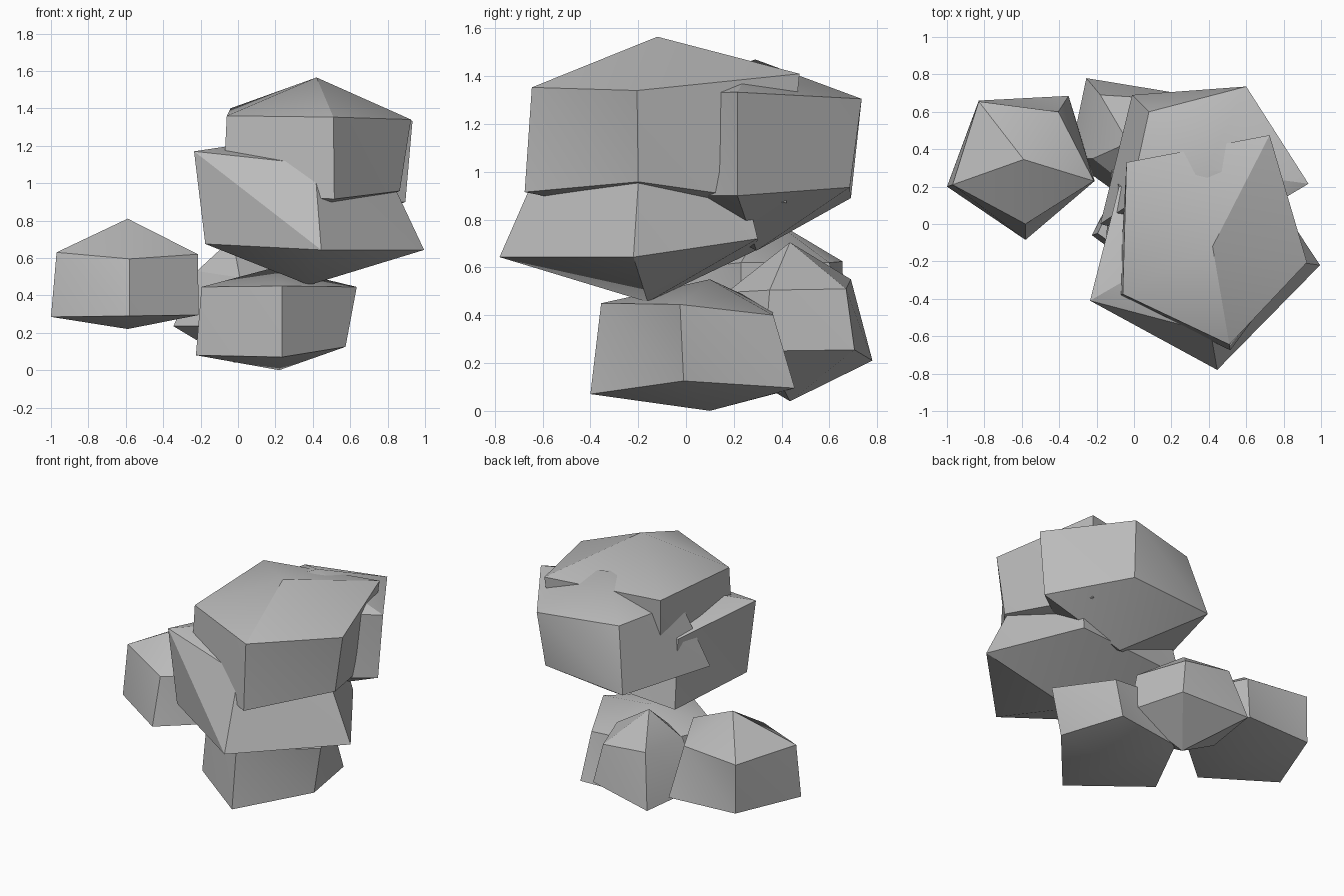
import bpy
import bmesh

# One stone grey for the whole pile
stone = bpy.data.materials.new("stone_grey")
stone.diffuse_color = (0.50, 0.50, 0.50, 1)


def boulder(name, top, upper, lower, bottom):
    """Rough five-sided boulder: two rings (counter-clockwise) closed by two peaks."""
    bm = bmesh.new()
    t, b = bm.verts.new(top), bm.verts.new(bottom)
    up = [bm.verts.new(p) for p in upper]
    lo = [bm.verts.new(p) for p in lower]
    n = len(up)
    for i in range(n):
        j = (i + 1) % n
        bm.faces.new((up[i], up[j], t))
        bm.faces.new((up[i], lo[j], up[j]))
        bm.faces.new((up[i], lo[i], lo[j]))
        bm.faces.new((lo[j], lo[i], b))
    bmesh.ops.recalc_face_normals(bm, faces=bm.faces)
    mesh = bpy.data.meshes.new(name)
    bm.to_mesh(mesh)
    bm.free()
    mesh.materials.append(stone)
    obj = bpy.data.objects.new(name, mesh)
    bpy.context.collection.objects.link(obj)
    bpy.context.view_layer.objects.active = obj
    obj.select_set(True)
    bpy.ops.object.shade_smooth_by_angle(angle=0.5236)
    obj.select_set(False)


# Ring points run left, front, right, back right, back left
boulder("top_front_boulder", (0.42, -0.12, 1.565),
        [(-0.06, -0.375, 1.36), (0.51, -0.645, 1.353), (0.925, -0.205, 1.34),
         (0.725, 0.475, 1.41), (-0.04, 0.33, 1.40)],
        [(-0.08, -0.385, 0.95), (0.515, -0.675, 0.915), (0.865, -0.20, 0.958),
         (0.68, 0.42, 0.87), (-0.02, 0.30, 1.0)],
        (0.40, -0.10, 0.80))

boulder("top_back_boulder", (0.39, 0.29, 1.47),
        [(-0.03, 0.10, 1.30), (0.40, -0.10, 1.33), (0.933, 0.215, 1.333),
         (0.60, 0.735, 1.305), (0.08, 0.60, 1.30)],
        [(-0.18, 0.0, 0.87), (0.40, -0.15, 0.90), (0.895, 0.215, 0.90),
         (0.57, 0.685, 0.935), (-0.01, 0.69, 0.89)],
        (0.36, 0.295, 0.67))

boulder("middle_boulder", (0.30, -0.10, 1.25),
        [(-0.235, -0.41, 1.17), (0.41, -0.58, 1.10), (0.78, -0.19, 1.10),
         (0.60, 0.22, 1.05), (-0.08, 0.20, 1.10)],
        [(-0.175, -0.40, 0.675), (0.445, -0.78, 0.643), (0.995, -0.22, 0.643),
         (0.65, 0.30, 0.72), (-0.12, 0.29, 0.67)],
        (0.38, -0.16, 0.455))

boulder("base_boulder", (0.20, 0.10, 0.55),
        [(-0.195, -0.05, 0.445), (0.235, -0.355, 0.45), (0.635, -0.025, 0.445),
         (0.45, 0.365, 0.40), (0.0, 0.36, 0.43)],
        [(-0.225, -0.06, 0.08), (0.235, -0.40, 0.07), (0.575, -0.01, 0.125),
         (0.47, 0.455, 0.095), (0.01, 0.405, 0.08)],
        (0.22, 0.10, 0.0))

boulder("left_boulder", (-0.59, 0.345, 0.81),
        [(-0.97, 0.21, 0.63), (-0.58, 0.0, 0.595), (-0.215, 0.23, 0.62),
         (-0.405, 0.60, 0.62), (-0.83, 0.655, 0.625)],
        [(-1.0, 0.20, 0.285), (-0.58, -0.085, 0.29), (-0.21, 0.23, 0.295),
         (-0.35, 0.685, 0.29), (-0.83, 0.66, 0.30)],
        (-0.59, 0.33, 0.22))

boulder("back_boulder", (-0.03, 0.435, 0.705),
        [(-0.22, 0.35, 0.53), (0.01, 0.17, 0.495), (0.27, 0.35, 0.505),
         (0.15, 0.67, 0.51), (-0.18, 0.69, 0.55)],
        [(-0.345, 0.35, 0.235), (0.0, 0.10, 0.24), (0.31, 0.33, 0.25),
         (0.20, 0.705, 0.255), (-0.255, 0.78, 0.21)],
        (-0.02, 0.435, 0.04))
